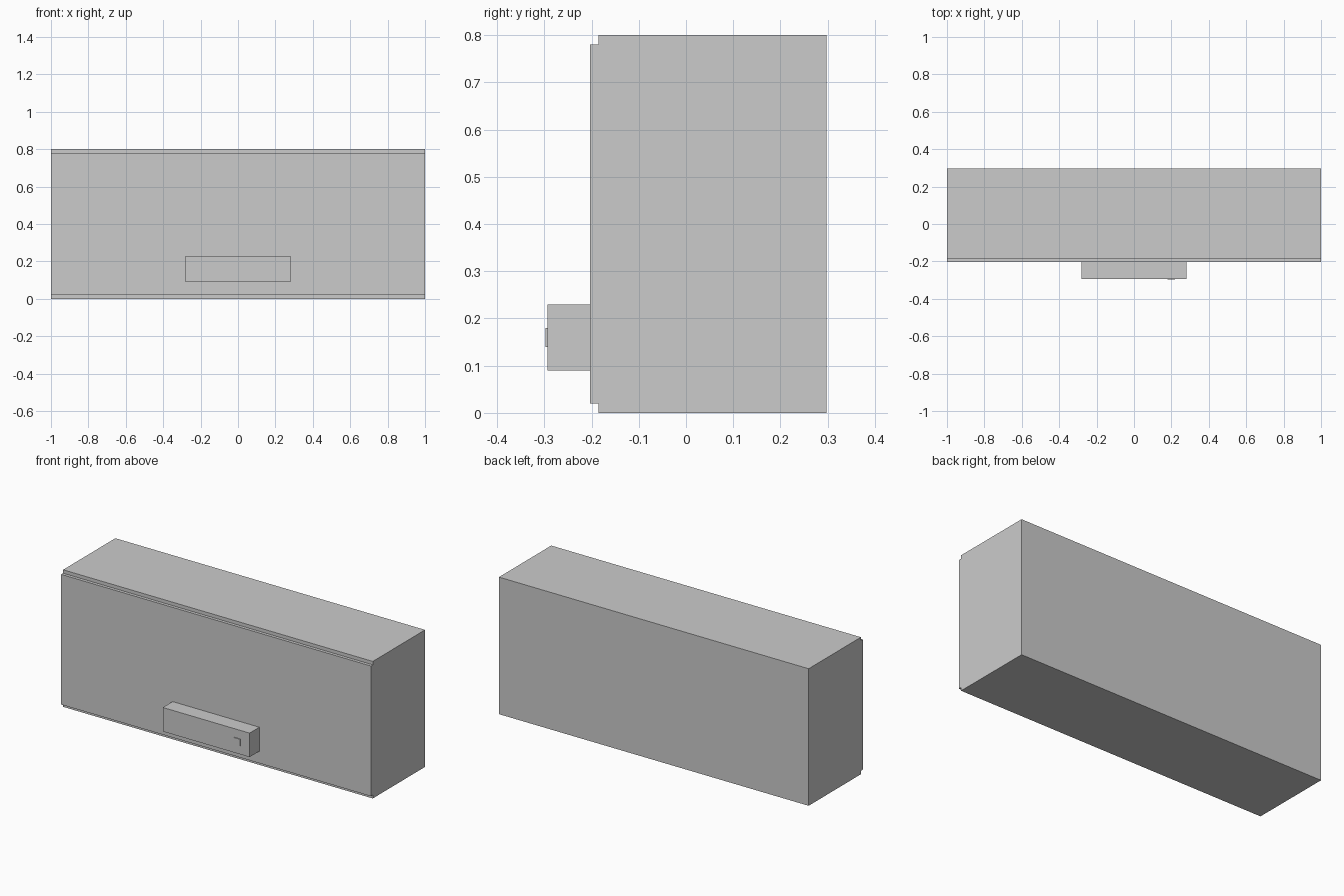
import bpy

if "Cube" in bpy.data.objects:
    bpy.data.objects.remove(bpy.data.objects["Cube"], do_unlink=True)

grey = bpy.data.materials.new("light grey")
grey.use_nodes = True
colour = (0.6, 0.6, 0.6, 1)
grey.diffuse_color = colour
grey.node_tree.nodes["Principled BSDF"].inputs["Base Color"].default_value = colour


def box(name, low, high):
    """Add a box spanning two opposite corners."""
    centre = [(a + b) / 2 for a, b in zip(low, high)]
    bpy.ops.mesh.primitive_cube_add(size=1, location=centre)
    part = bpy.context.object
    part.name = name
    part.scale = [b - a for a, b in zip(low, high)]
    bpy.ops.object.transform_apply(location=False, rotation=False, scale=True)
    part.data.materials.append(grey)
    return part


# Cabinet body with a slightly shorter door on its front
box("cabinet_body", (-1, -0.185, 0), (1, 0.297, 0.8))
box("front_door", (-1, -0.203, 0.02), (1, -0.185, 0.78))

# Projecting block near the bottom, with a small square button
box("front_block", (-0.28, -0.293, 0.09), (0.28, -0.203, 0.23))
box("button", (0.18, -0.298, 0.14), (0.22, -0.293, 0.18))
